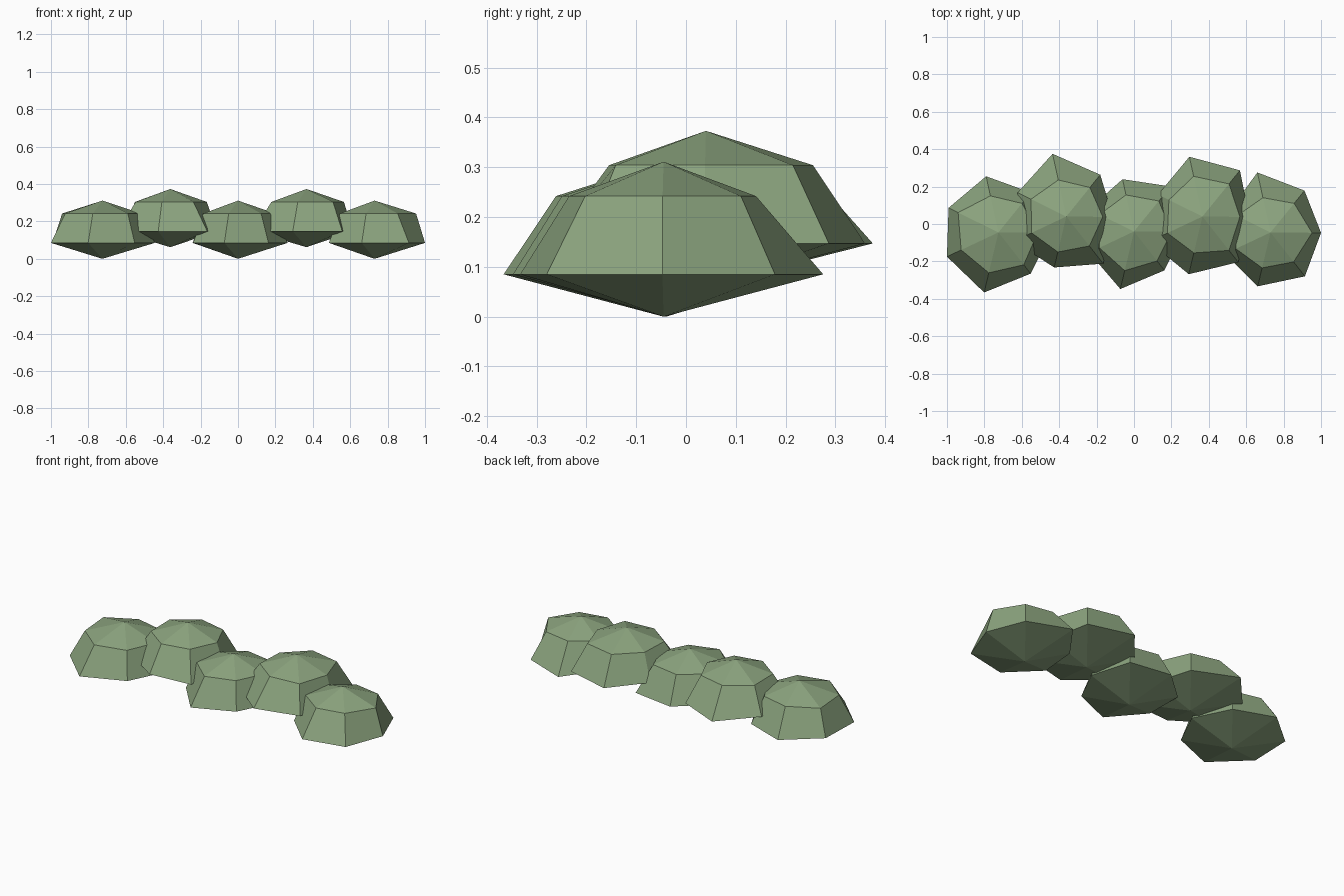
import bpy, bmesh, math

if "Cube" in bpy.data.objects:
    bpy.data.objects.remove(bpy.data.objects["Cube"])

leaf = bpy.data.materials.new("sage green")
leaf.diffuse_color = (0.26, 0.37, 0.21, 1)
leaf.use_nodes = True
leaf.node_tree.nodes["Principled BSDF"].inputs["Base Color"].default_value = leaf.diffuse_color

SIDES = 7
START = math.radians(-0.5)


def shrub(name, centre, base_z, lower, upper):
    """Faceted mound: bottom point, wide lower ring, narrower upper ring, top point."""
    cx, cy = centre
    bm = bmesh.new()

    def ring(radii, z):
        verts = []
        for i, r in enumerate(radii):
            a = START + math.tau * i / SIDES
            verts.append(bm.verts.new((cx + r * math.cos(a), cy + r * math.sin(a), z)))
        return verts

    low = ring(lower, base_z + 0.085)
    high = ring(upper, base_z + 0.242)
    bottom = bm.verts.new((cx, cy, base_z))
    top = bm.verts.new((cx, cy, base_z + 0.311))
    for i in range(SIDES):
        j = (i + 1) % SIDES
        bm.faces.new((bottom, low[j], low[i]))
        bm.faces.new((low[i], low[j], high[j], high[i]))
        bm.faces.new((high[i], high[j], top))
    mesh = bpy.data.meshes.new(name)
    bm.to_mesh(mesh)
    bm.free()
    mesh.materials.append(leaf)
    obj = bpy.data.objects.new(name, mesh)
    bpy.context.collection.objects.link(obj)


# Row of five overlapping shrubs, ring radii counted anticlockwise from +x
shrub("shrub_far_left", (-0.725, -0.045), 0.0,
      (0.28, 0.275, 0.307, 0.297, 0.304, 0.330, 0.28),
      (0.21, 0.20, 0.20, 0.24, 0.22, 0.222, 0.22))
shrub("shrub_left", (-0.362, 0.04), 0.062,
      (0.25, 0.288, 0.343, 0.290, 0.310, 0.280, 0.320),
      (0.195, 0.20, 0.20, 0.21, 0.205, 0.195, 0.20))
shrub("shrub_middle", (0.0, -0.04), 0.0,
      (0.265, 0.310, 0.286, 0.27, 0.265, 0.316, 0.264),
      (0.20, 0.21, 0.20, 0.205, 0.205, 0.215, 0.20))
shrub("shrub_right", (0.366, 0.04), 0.062,
      (0.25, 0.318, 0.327, 0.265, 0.315, 0.317, 0.31),
      (0.20, 0.225, 0.22, 0.20, 0.207, 0.20, 0.23))
shrub("shrub_far_right", (0.73, -0.045), 0.0,
      (0.27, 0.288, 0.328, 0.25, 0.27, 0.296, 0.298),
      (0.222, 0.20, 0.19, 0.20, 0.205, 0.195, 0.20))
